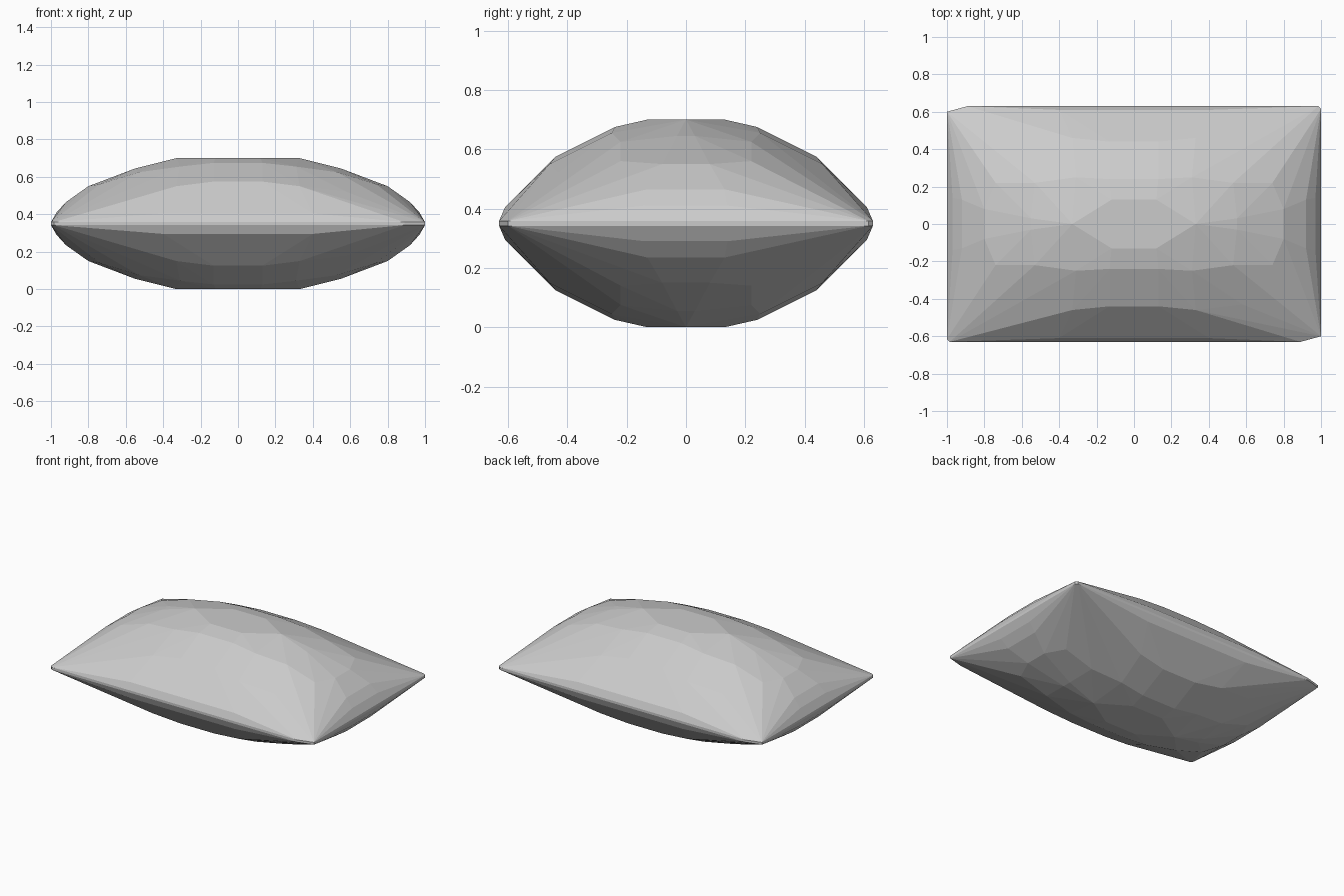
import bpy, bmesh

cube = bpy.data.objects.get("Cube")
if cube:
    bpy.data.objects.remove(cube, do_unlink=True)

MID = 0.35  # height of the seam

# Plain fabric colour
fabric = bpy.data.materials.new("grey_fabric")
fabric.use_nodes = True
colour = (0.6, 0.6, 0.6, 1)
fabric.diffuse_color = colour
fabric.node_tree.nodes["Principled BSDF"].inputs["Base Color"].default_value = colour

# One eighth of the padding: x, y and height above the seam
padding = [
    (0.33, 0, 0.35), (0.12, 0.13, 0.35),                      # flat crown
    (0.13, 0.24, 0.325), (0.31, 0.25, 0.305), (0.53, 0.22, 0.275),
    (0.55, 0.03, 0.295), (0.13, 0.44, 0.225), (0.33, 0.46, 0.2),
    (0.58, 0.43, 0.17), (0.74, 0.22, 0.21), (0.8, 0.08, 0.2),
    (0.8, 0.42, 0.12), (0.92, 0.13, 0.115), (0.97, 0.14, 0.06),
    (0.4, 0.61, 0.055), (0.4, 0.625, 0.025),                  # long edges
]

bm = bmesh.new()
for sx in (-1, 1):
    for sy in (-1, 1):
        # Two opposite corners are blunter than the others
        corner = [(1, 0.6, 0.008), (0.89, 0.63, 0.008)] if sx * sy < 0 else \
                 [(1, 0.615, 0.008), (0.985, 0.63, 0.008)]
        for sz in (-1, 1):
            for x, y, h in padding + corner:
                bm.verts.new((sx * x, sy * y, MID + sz * h))
bmesh.ops.remove_doubles(bm, verts=bm.verts, dist=0.0005)

# Stretch the cover over the padding
hull = bmesh.ops.convex_hull(bm, input=bm.verts)
inside = [v for v in bm.verts if not v.link_faces]
bmesh.ops.delete(bm, geom=inside, context='VERTS')
bmesh.ops.dissolve_limit(bm, angle_limit=0.01, verts=bm.verts, edges=bm.edges)
bmesh.ops.recalc_face_normals(bm, faces=bm.faces)

mesh = bpy.data.meshes.new("pillow")
bm.to_mesh(mesh)
bm.free()
mesh.materials.append(fabric)
pillow = bpy.data.objects.new("pillow", mesh)
bpy.context.collection.objects.link(pillow)
